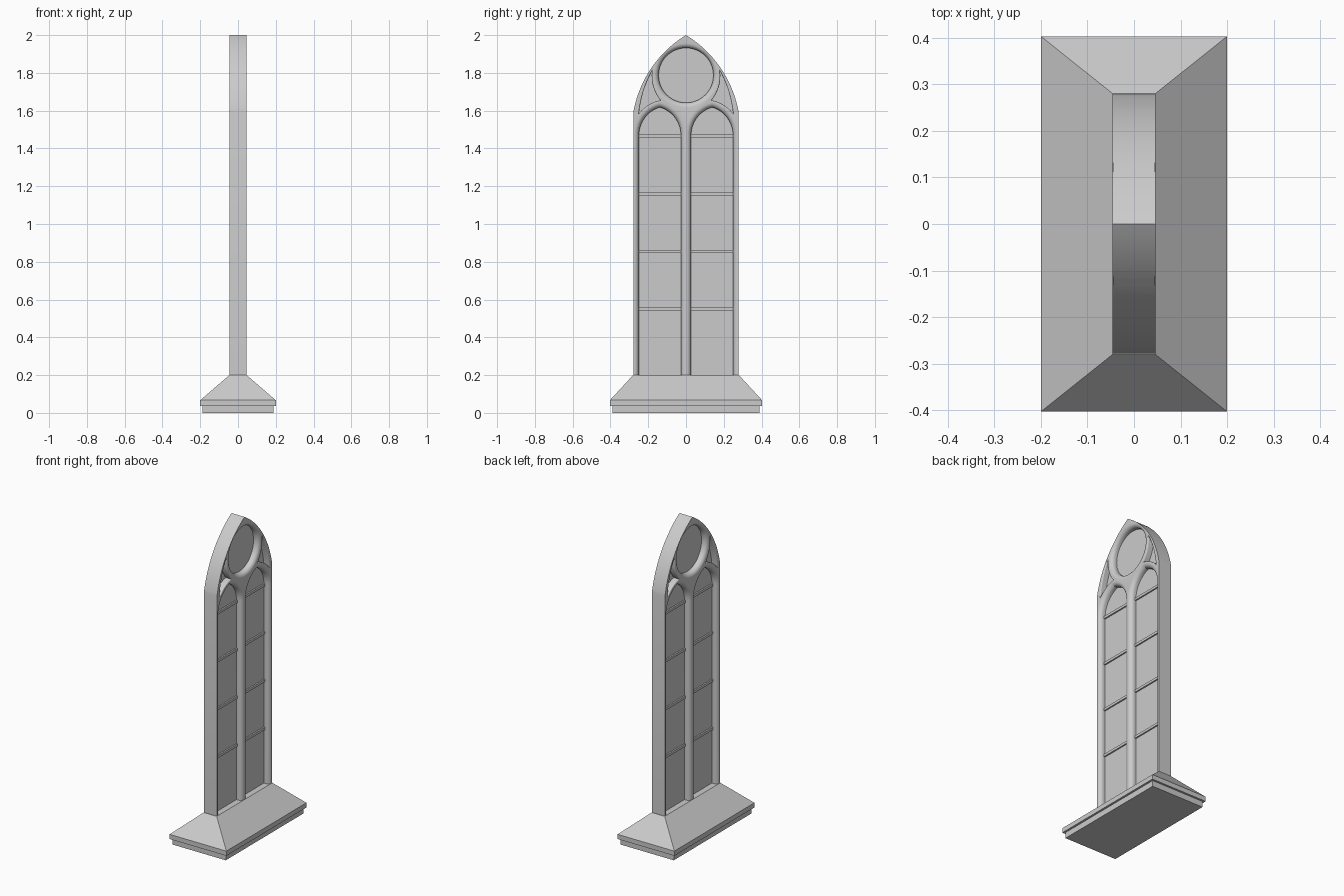
import bpy, bmesh, math
from mathutils import Vector

cube = bpy.data.objects.get("Cube")
if cube:
    bpy.data.objects.remove(cube, do_unlink=True)

stone = bpy.data.materials.new("grey stone")
stone.use_nodes = True
GREY = (0.6, 0.6, 0.6, 1)
stone.diffuse_color = GREY
stone.node_tree.nodes["Principled BSDF"].inputs["Base Color"].default_value = GREY

HALF = 0.046      # half depth of the window
SPRING = 1.4875   # level where the arches begin


def loft(name, rings):
    """Solid through equal rings of 3D points, capped at both ends."""
    bm = bmesh.new()
    loops = [[bm.verts.new(p) for p in ring] for ring in rings]
    n = len(loops[0])
    for low, high in zip(loops, loops[1:]):
        for i in range(n):
            j = (i + 1) % n
            bm.faces.new((low[i], low[j], high[j], high[i]))
    bm.faces.new(loops[0][::-1])
    bm.faces.new(loops[-1])
    bmesh.ops.recalc_face_normals(bm, faces=bm.faces)
    mesh = bpy.data.meshes.new(name)
    bm.to_mesh(mesh)
    bm.free()
    mesh.materials.append(stone)
    obj = bpy.data.objects.new(name, mesh)
    bpy.context.collection.objects.link(obj)
    return obj


def arch(width, radius, centre, spring, bottom, mid=0, steps=14):
    """Counter-clockwise pointed arch in the (y, z) plane."""
    a0, a1 = math.acos((width + centre) / radius), math.acos(centre / radius)
    side = [Vector((width, bottom))]
    if a0 < 0.01:
        side.append(Vector((width, spring)))
        a0 = 0.06
    for i in range(steps + 1):
        a = a0 + (a1 - a0) * i / steps
        side.append(Vector((radius * math.cos(a) - centre, spring + radius * math.sin(a))))
    side[-1].x = 0
    left = [Vector((-p.x, p.y)) for p in side[-2::-1]]
    return [p + Vector((mid, 0)) for p in side + left]


def bow(a, b, sag, steps=8):
    """Curved side from a to b, bulging to its right by sag; end point left out."""
    d = (b - a).normalized()
    c = (a + b) / 2 + Vector((d.y, -d.x)) * 2 * sag
    return [a * (1 - t) ** 2 + c * 2 * t * (1 - t) + b * t * t
            for t in (i / steps for i in range(steps))]


def offset(points, amount):
    """Grow a counter-clockwise outline with limited mitres."""
    out = []
    for i, p in enumerate(points):
        d1 = (p - points[i - 1]).normalized()
        d2 = (points[(i + 1) % len(points)] - p).normalized()
        n1, n2 = Vector((d1.y, -d1.x)), Vector((d2.y, -d2.x))
        n = (n1 + n2).normalized()
        out.append(p + n * amount / max(n.dot(n1), 0.5))
    return out


def slab(name, points, half):
    return loft(name, [[(x, p.x, p.y) for p in points] for x in (-half, half)])


def flared_cutter(name, points, flare, steps=6):
    """Opening whose rim is rounded over towards both faces."""
    layers = [(HALF - flare + flare * math.sin(t), flare * (1 - math.cos(t)))
              for t in (math.pi / 2 * i / steps for i in range(steps + 1))]
    layers.append((HALF + 0.01, flare))
    full = [(-x, o) for x, o in layers[::-1]] + layers
    return loft(name, [[(x, p.x, p.y) for p in offset(points, o)] for x, o in full])


def box(name, x, y, z0, z1, mid=0):
    return loft(name, [[(sx * x, mid + sy * y, z) for sx, sy in
                        ((-1, -1), (1, -1), (1, 1), (-1, 1))] for z in (z0, z1)])


# Openings: rose, two lancets and two curved triangles
cutters = []
rose = [Vector((0.145 * math.cos(a), 1.787 + 0.145 * math.sin(a)))
        for a in (math.tau * i / 48 for i in range(48))]
cutters.append(flared_cutter("rose_cutter", rose, 0.026))
A, B, C = Vector((0.249, 1.586)), Vector((0.18, 1.81)), Vector((0.135, 1.655))
triangle = bow(A, B, 0.012) + bow(B, C, -0.017) + bow(C, A, -0.012)
mirrored = [Vector((-p.x, p.y)) for p in triangle[::-1]]
for side, outline in ((1, triangle), (-1, mirrored)):
    lancet = arch(0.111, 0.154, 0.043, 1.47, 0.1, side * 0.138)
    cutters.append(flared_cutter("lancet_cutter", lancet, 0.026))
    cutters.append(flared_cutter("triangle_cutter", outline, 0.006))

# Tracery frame
outer = arch(0.278, 0.6, 0.312, SPRING, 0.1, steps=20)
frame = slab("tracery_frame", outer, HALF)
bpy.context.view_layer.objects.active = frame
for cutter in cutters:
    cutter.hide_render = True
    mod = frame.modifiers.new("opening", "BOOLEAN")
    mod.operation = "DIFFERENCE"
    mod.solver = "EXACT"
    mod.object = cutter
    bpy.ops.object.modifier_apply(modifier=mod.name)
for cutter in cutters:
    bpy.data.objects.remove(cutter, do_unlink=True)
bpy.ops.object.select_all(action="DESELECT")
frame.select_set(True)
bpy.ops.object.shade_smooth_by_angle(angle=math.radians(28))

# Pane and its cross bars
slab("window_pane", offset(outer, -0.012), 0.008)
for side in (-1, 1):
    for i in range(4):
        z = 0.55 + 0.305 * i
        box("pane_bar", 0.017, 0.118, z - 0.008, z + 0.008, side * 0.138)

# Stepped base with a sloping top
box("base_plinth", 0.187, 0.39, 0, 0.037)
box("base_slab", 0.2, 0.403, 0.037, 0.067)
loft("base_slope", [[(sx * x, sy * y, z) for sx, sy in ((-1, -1), (1, -1), (1, 1), (-1, 1))]
                    for x, y, z in ((0.2, 0.403, 0.067), (0.046, 0.28, 0.2))])
